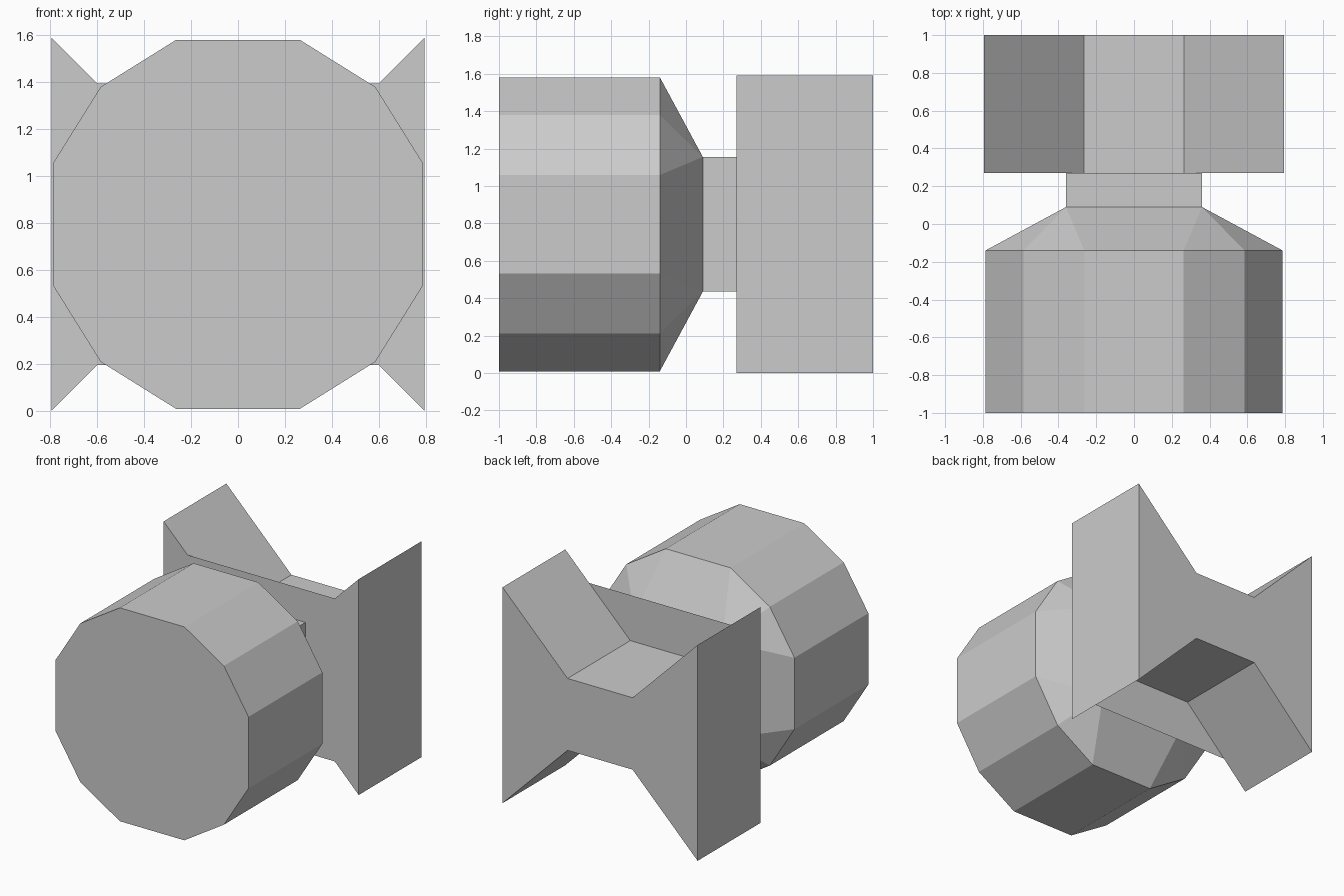
import bpy, bmesh

if "Cube" in bpy.data.objects:
    bpy.data.objects.remove(bpy.data.objects["Cube"])

CZ = 0.795  # height of the central axis


def mirror4(quarter):
    """Full closed outline from the points of the upper right quarter."""
    right = quarter + [(x, -z) for x, z in reversed(quarter)]
    return right + [(-x, -z) for x, z in right]


def loft(name, sections, cap_first=False, cap_last=False):
    """Skin outlines of equal point count, placed at the given y positions."""
    bm = bmesh.new()
    rings = [[bm.verts.new((x, y, z + CZ)) for x, z in pts] for y, pts in sections]
    for a, b in zip(rings, rings[1:]):
        n = len(a)
        for i in range(n):
            j = (i + 1) % n
            bm.faces.new((a[i], a[j], b[j], b[i]))
    if cap_first:
        bm.faces.new(rings[0])
    if cap_last:
        bm.faces.new(rings[-1])
    # Merging repeated corner points turns the corner quads into triangles
    bmesh.ops.remove_doubles(bm, verts=bm.verts, dist=1e-4)
    bmesh.ops.recalc_face_normals(bm, faces=bm.faces)
    mesh = bpy.data.meshes.new(name)
    bm.to_mesh(mesh)
    bm.free()
    obj = bpy.data.objects.new(name, mesh)
    bpy.context.collection.objects.link(obj)
    return obj


# Twelve-sided barrel tapering into a square neck
barrel = mirror4([(0.263, 0.786), (0.585, 0.585), (0.786, 0.263)])
neck = mirror4([(0.36, 0.36)] * 3)
loft("barrel_and_neck",
     [(-1, barrel), (-0.14, barrel), (0.09, neck), (0.27, neck)], cap_first=True)

# Rear block with a V-shaped groove above and below
grooved = mirror4([(0.265, 0.265), (0.795, 0.795)])
loft("rear_block", [(0.27, grooved), (1, grooved)], cap_last=True)

# Thin front plate that closes the block and partly fills the grooves
loft("front_plate", [(0.27, mirror4([(0.6, 0.6), (0.795, 0.795)]))], cap_first=True)
front = bpy.data.objects["front_plate"].data
if front.polygons[0].normal.y > 0:
    front.flip_normals()
